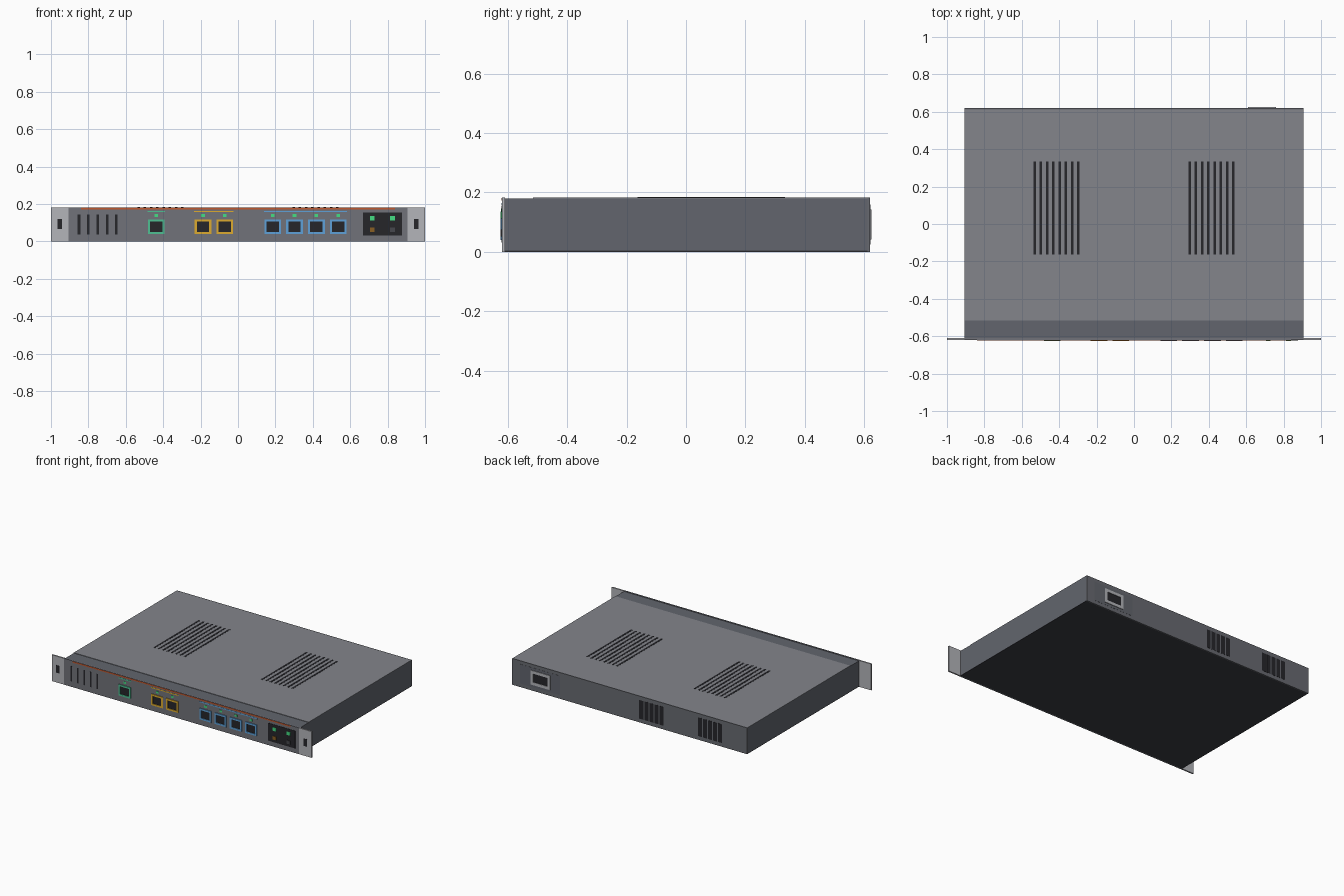
import bpy, bmesh
from mathutils import Matrix, Vector

if "Cube" in bpy.data.objects:
    bpy.data.objects.remove(bpy.data.objects["Cube"])


def material(name, r, g, b):
    m = bpy.data.materials.new(name)
    m.diffuse_color = tuple((c / 255) ** 2.2 for c in (r, g, b)) + (1,)
    m.use_nodes = True
    m.node_tree.nodes["Principled BSDF"].inputs["Base Color"].default_value = m.diffuse_color
    return m


STEEL = material("steel", 98, 101, 109)
LID = material("lid_grey", 130, 132, 138)
FACE = material("face_grey", 112, 114, 121)
REAR = material("rear_grey", 104, 106, 112)
BASE = material("base_grey", 62, 63, 68)
EAR = material("ear_grey", 178, 179, 184)
DARK = material("dark", 42, 42, 46)
ORANGE = material("orange", 190, 88, 50)
GREEN = material("green", 80, 190, 145)
YELLOW = material("yellow", 220, 170, 50)
BLUE = material("blue", 95, 160, 215)
LED = material("led_green", 70, 220, 130)
AMBER = material("led_amber", 135, 95, 40)
OFF = material("led_off", 72, 73, 78)


def boxes(name, mat, spans):
    """One object from boxes given as (x0, x1, y0, y1, z0, z1)."""
    bm = bmesh.new()
    for x0, x1, y0, y1, z0, z1 in spans:
        centre = Vector((x0 + x1, y0 + y1, z0 + z1)) / 2
        size = Matrix.Diagonal((x1 - x0, y1 - y0, z1 - z0, 1))
        bmesh.ops.create_cube(bm, size=1, matrix=Matrix.Translation(centre) @ size)
    me = bpy.data.meshes.new(name)
    bm.to_mesh(me)
    bm.free()
    me.materials.append(mat)
    ob = bpy.data.objects.new(name, me)
    bpy.context.collection.objects.link(ob)
    return ob


def ring(x, z, w, h, t, y0, y1):
    """Four bars of a rectangular frame facing along y."""
    a, b, c, d = x - w / 2, x + w / 2, z - h / 2, z + h / 2
    return [(a, b, y0, y1, c, c + t), (a, b, y0, y1, d - t, d),
            (a, a + t, y0, y1, c + t, d - t), (b - t, b, y0, y1, c + t, d - t)]


W, H, F, B = 0.905, 0.183, -0.62, 0.62   # half width, height, front, back

# Case
boxes("chassis", STEEL, [(-W, W, -0.61, 0.612, 0.004, 0.18)])
boxes("base_plate", BASE, [(-W, W, -0.61, 0.612, 0, 0.004)])
boxes("lid", LID, [(-W, W, -0.515, 0.612, 0.18, H)])
boxes("front_panel", FACE, [(-W, W, F, -0.61, 0, H)])
boxes("rear_panel", REAR, [(-W, W, 0.612, B, 0, H)])

# Rack ears with mounting slots
for side, s in (("left", -1), ("right", 1)):
    lo, hi = sorted((s * W, s * 1.0))
    boxes(side + "_rack_ear", EAR, [(lo, hi, F, -0.61, 0, H)])
    x = s * 0.953
    boxes(side + "_ear_slot", DARK, [(x - .013, x + .013, F - .001, -.615, .068, .12)])

# Front trim and vents
boxes("accent_strip", ORANGE, [(-0.84, 0.84, F - .002, -.615, .172, .181)])
boxes("front_vents", DARK, [(x - .007, x + .007, F - .001, -.615, .038, .144)
                            for x in (-.85 + .05 * i for i in range(5))])

# Network ports in three colour groups
groups = (("console", GREEN, [-.437]),
          ("uplink", YELLOW, [-.187, -.071]),
          ("lan", BLUE, [.186, .302, .419, .536]))
for name, mat, xs in groups:
    frames, holes, leds = [], [], []
    for x in xs:
        frames += ring(x, .079, .09, .078, .012, -.625, -.615)
        holes.append((x - .034, x + .034, F - .001, -.615, .051, .107))
        leds.append((x - .01, x + .01, F - .003, -.615, .132, .146))
    boxes(name + "_port_frames", mat, frames)
    boxes(name + "_port_openings", DARK, holes)
    boxes(name + "_port_leds", LED, leds)
    boxes(name + "_group_line", mat,
          [(xs[0] - .047, xs[-1] + .047, F - .001, -.615, .157, .164)])

# Status display
boxes("status_panel", DARK, [(.667, .876, F - .002, -.615, .032, .155)])
for name, mat, x, z in (("power_led", LED, .718, .124), ("link_led", LED, .826, .124),
                        ("alert_led", AMBER, .718, .063), ("spare_led", OFF, .826, .063)):
    boxes(name, mat, [(x - .013, x + .013, -.625, F, z - .012, z + .012)])

# Lid vents, mirrored
for side, s in (("left", -1), ("right", 1)):
    boxes(side + "_lid_vents", DARK,
          [(s * x - .0065, s * x + .0065, -.163, .334, .18, H + .001)
           for x in (.298 + .0333 * i for i in range(8))])

# Rear power inlet
boxes("inlet_plate", STEEL, [(.535, .845, .615, B + .001, .025, .16)])
boxes("inlet_frame", EAR, ring(.685, .092, .15, .1, .02, .615, .625))
boxes("inlet_opening", DARK, [(.63, .74, .615, B + .002, .06, .124)])

# Rear fan vents
for name, x0 in (("inner", -.09), ("outer", -.541)):
    boxes(name + "_rear_vents", DARK,
          [(x - .0155, x + .0155, .615, B + .001, .026, .156)
           for x in (x0 - .039 * i for i in range(5))])
